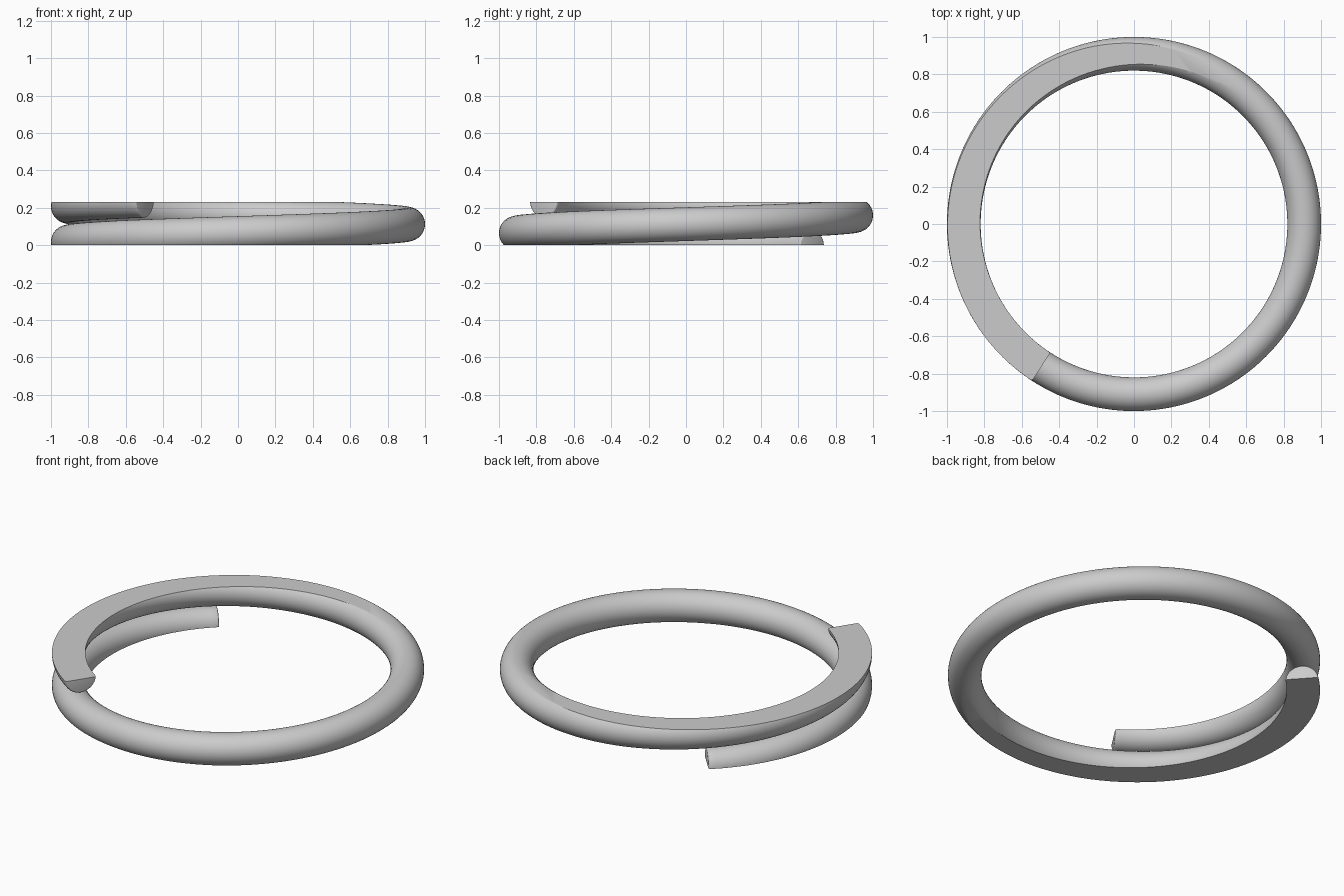
import bpy
import bmesh
from math import cos, sin, pi, radians, degrees
from mathutils import Vector

cube = bpy.data.objects.get("Cube")
if cube:
    bpy.data.objects.remove(cube, do_unlink=True)

# Spring dimensions
COIL_R, WIRE_R = 0.91, 0.09
PITCH, HEIGHT = 0.19, 0.23
START, END = 132, 597
STEPS, SIDES = 280, 40
ROUND = 0.012

steel = bpy.data.materials.new("steel grey")
steel.use_nodes = True
colour = (0.6, 0.6, 0.6, 1)
steel.diffuse_color = colour
steel.node_tree.nodes["Principled BSDF"].inputs["Base Color"].default_value = colour


def wire_ring(bm, angle, radius):
    """One circular section of the wire, in the radial plane at this angle."""
    a = radians(angle)
    out = Vector((cos(a), sin(a), 0))
    rise = HEIGHT / 2 + PITCH * (angle - (START + END) / 2) / 360
    centre = out * COIL_R + Vector((0, 0, rise))
    ring = []
    for i in range(SIDES):
        t = 2 * pi * i / SIDES
        ring.append(bm.verts.new(centre + out * radius * cos(t) + Vector((0, 0, radius * sin(t)))))
    return ring


# Stations along the wire, with slightly rounded ends
arc = degrees(ROUND / COIL_R)
rounding = [(arc * (1 - sin(t)), WIRE_R - ROUND * (1 - cos(t)))
            for t in (pi / 2, pi / 3, pi / 6)]
stations = [(START + d, r) for d, r in rounding]
first, last = START + arc, END - arc
stations += [(first + (last - first) * i / STEPS, WIRE_R) for i in range(STEPS + 1)]
stations += [(END - d, r) for d, r in reversed(rounding)]

# Helical wire
bm = bmesh.new()
rings = [wire_ring(bm, a, r) for a, r in stations]
for low, high in zip(rings, rings[1:]):
    for i in range(SIDES):
        j = (i + 1) % SIDES
        bm.faces.new((low[i], low[j], high[j], high[i]))
bm.faces.new(rings[0])
bm.faces.new(rings[-1])

# Ends ground flat at the bottom and the top
for z, direction in ((0, -1), (HEIGHT, 1)):
    cut = bmesh.ops.bisect_plane(
        bm, geom=bm.verts[:] + bm.edges[:] + bm.faces[:], dist=1e-6,
        plane_co=(0, 0, z), plane_no=(0, 0, direction), clear_outer=True)
    rim = [e for e in cut["geom_cut"] if isinstance(e, bmesh.types.BMEdge)]
    bmesh.ops.edgenet_fill(bm, edges=rim)
bmesh.ops.recalc_face_normals(bm, faces=bm.faces[:])

mesh = bpy.data.meshes.new("coil_spring")
bm.to_mesh(mesh)
bm.free()
mesh.materials.append(steel)
spring = bpy.data.objects.new("coil_spring", mesh)
bpy.context.collection.objects.link(spring)
bpy.ops.object.select_all(action="DESELECT")
spring.select_set(True)
bpy.context.view_layer.objects.active = spring
bpy.ops.object.shade_smooth_by_angle(angle=radians(25))
